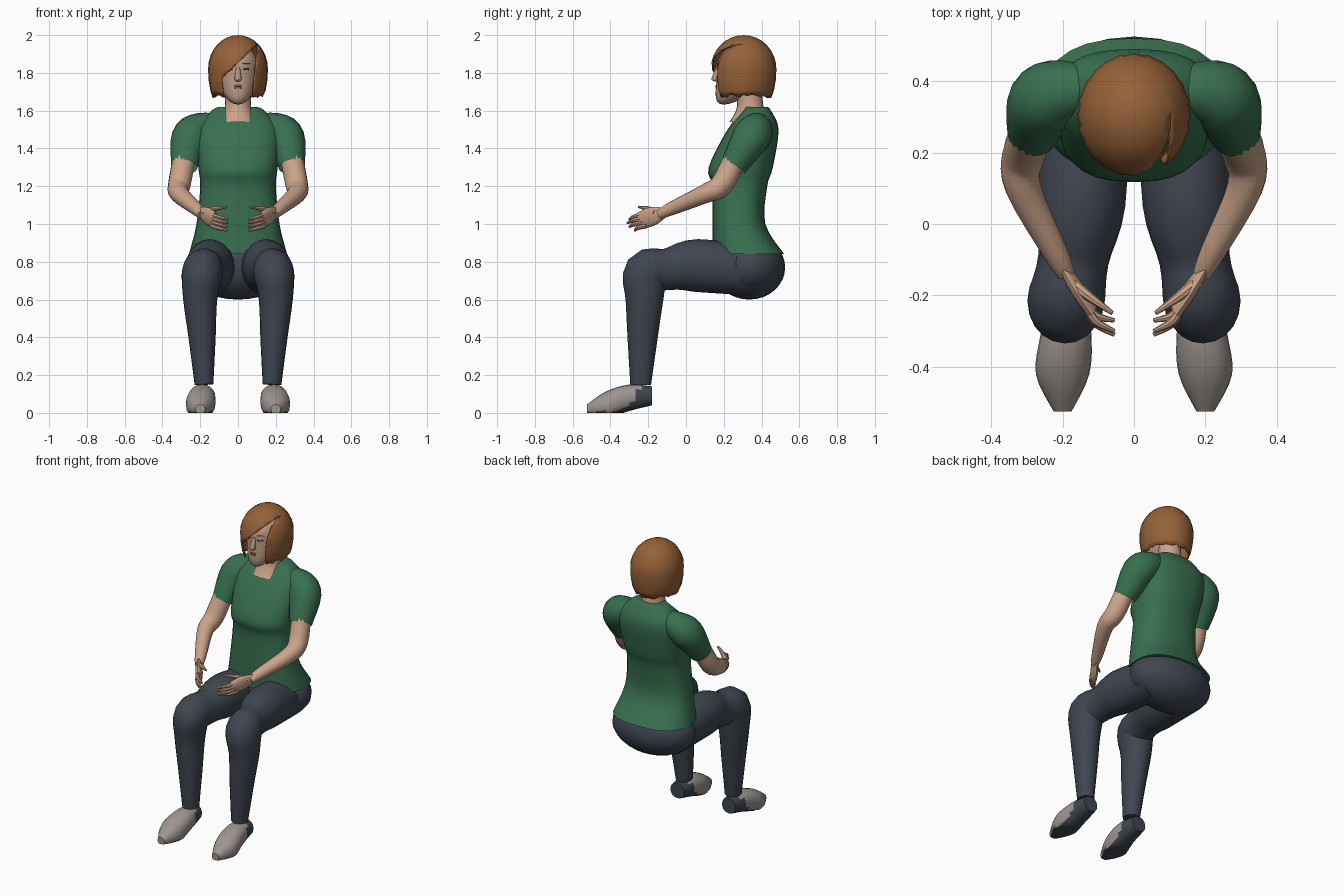
import bpy, bmesh, random
from math import atan2, cos, pi, radians, sin
from mathutils import Vector

random.seed(4)
cube = bpy.data.objects.get("Cube")
if cube:
    bpy.data.objects.remove(cube, do_unlink=True)


def material(name, *rgb):
    mat = bpy.data.materials.new(name)
    mat.use_nodes = True
    mat.diffuse_color = (*rgb, 1)
    bsdf = mat.node_tree.nodes["Principled BSDF"]
    bsdf.inputs["Base Color"].default_value = (*rgb, 1)
    bsdf.inputs["Roughness"].default_value = 0.8
    return mat


GREEN = material("shirt green", 0.04, 0.16, 0.08)
SLATE = material("trouser slate", 0.05, 0.06, 0.08)
SKIN = material("skin", 0.6, 0.37, 0.25)
FACE = material("face skin", 0.5, 0.32, 0.23)
HAIR = material("hair brown", 0.3, 0.12, 0.04)
SHOE = material("shoe grey", 0.34, 0.3, 0.28)
DARK = material("eye dark", 0.06, 0.05, 0.04)
LIPS = material("lips", 0.33, 0.16, 0.13)


def finish(name, bm, *mats, angle=40):
    """Turn the bmesh into a smooth shaded object."""
    bmesh.ops.recalc_face_normals(bm, faces=bm.faces)
    mesh = bpy.data.meshes.new(name)
    bm.to_mesh(mesh)
    bm.free()
    for mat in mats:
        mesh.materials.append(mat)
    ob = bpy.data.objects.new(name, mesh)
    bpy.context.collection.objects.link(ob)
    bpy.ops.object.select_all(action="DESELECT")
    ob.select_set(True)
    bpy.context.view_layer.objects.active = ob
    bpy.ops.object.shade_smooth_by_angle(angle=radians(angle))
    return ob


def smooth_rows(rows, steps):
    """Catmull-Rom interpolation between the rows of a loft."""
    out = []
    last = len(rows) - 1
    for i in range(last):
        before, start, end, after = (rows[min(max(i + k, 0), last)] for k in (-1, 0, 1, 2))
        for step in range(steps):
            t = step / steps
            out.append([b + t * ((c - a) + t * ((2 * a - 5 * b + 4 * c - d)
                                                + t * (3 * b - a - 3 * c + d))) / 2
                        for a, b, c, d in zip(before, start, end, after)])
    return out + [list(rows[last])]


def loft(rows, ref="X", tangent=None, sides=20, steps=4, power=1, flat=1, side=1, capped=True):
    """Skin rings given as x, y, z, radius and an optional second radius."""
    ref = Vector([float(axis == ref) for axis in "XYZ"])
    rows = smooth_rows(rows, steps)
    points = [Vector(row[:3]) for row in rows]
    bm = bmesh.new()
    rings = []
    for i, (row, point) in enumerate(zip(rows, points)):
        along = Vector(tangent) if tangent else points[min(i + 1, len(rows) - 1)] - points[max(i - 1, 0)]
        along.normalize()
        u = (ref - along * ref.dot(along)).normalized()
        v = along.cross(u)
        ring = []
        for k in range(sides):
            turn = 2 * pi * k / sides
            c, s = (abs(q) ** power * (1 if q > 0 else -1) for q in (cos(turn), sin(turn)))
            p = point + u * c * row[3] * flat + v * s * row[-1]
            ring.append(bm.verts.new((p.x * side, p.y, p.z)))
        rings.append(ring)
    for low, high in zip(rings, rings[1:]):
        for k in range(sides):
            bm.faces.new((low[k], low[k - 1], high[k - 1], high[k]))
    if capped:
        bm.faces.new(rings[0])
        bm.faces.new(rings[-1])
    return bm


def ball(centre, radii, segments=24, drop=1, jut=0, shear=0):
    """Ellipsoid; drop lengthens the lower half, jut pushes its foot forward."""
    bm = bmesh.new()
    bmesh.ops.create_uvsphere(bm, u_segments=segments, v_segments=16, radius=1)
    for vert in bm.verts:
        x, y, z = vert.co
        low = max(-z, 0)
        offset = Vector((x * radii[0], y * radii[1] - jut * low * low + shear * x * radii[0],
                         z * radii[2] * (drop if z < 0 else 1)))
        vert.co = Vector(centre) + offset
    return bm


# Shirt body, as height, front, back and half width
torso = [(0.84, 0.14, 0.52, 0.26), (1, 0.14, 0.42, 0.22), (1.2, 0.14, 0.43, 0.2),
         (1.3, 0.12, 0.46, 0.21), (1.5, 0.22, 0.49, 0.22), (1.6, 0.3, 0.45, 0.14),
         (1.62, 0.31, 0.43, 0.1)]
rings = [(0, (front + back) / 2, z, width, (back - front) / 2) for z, front, back, width in torso]
finish("shirt_body", loft(rings, tangent=(0, 0, 1), sides=28, power=0.8), GREEN)

# Trouser seat
finish("trouser_seat", ball((0, 0.335, 0.77), (0.28, 0.19, 0.17)), SLATE)

# Neck, head and face
neck = [(0, 0.33, 1.54, 0.1), (0, 0.34, 1.62, 0.07), (0, 0.33, 1.74, 0.07)]
finish("neck", loft(neck, tangent=(0, 0, 1)), SKIN)
finish("head", ball((0, 0.29, 1.83), (0.108, 0.125, 0.12), drop=1.65, jut=0.09), FACE)
nose = [(0, 0.17, 1.83, 0.01), (0, 0.152, 1.77, 0.018), (0, 0.16, 1.755, 0.01)]
finish("nose", loft(nose, tangent=(0, 0, 1), sides=10), FACE)
for name, z, width in (("upper_lip", 1.731, 0.024), ("lower_lip", 1.721, 0.02)):
    finish(name, ball((0, 0.159, z), (width, 0.004, 0.005), segments=12), LIPS)

# Bobbed hair: ridged shell, opened along the swept fringe
crown = Vector((0, 0.305, 1.82))
hem = 1.665
bm = ball(crown, (0.157, 0.172, 0.18), segments=48, drop=1.65)
for vert in bm.verts:
    out = vert.co - crown
    ridge = 1 + 0.01 * cos(24 * atan2(out.y, out.x))
    vert.co = crown + Vector((out.x * ridge, out.y * ridge, out.z))


def slice_mesh(point, normal, trim=False):
    bmesh.ops.bisect_plane(bm, geom=bm.verts[:] + bm.edges[:] + bm.faces[:],
                           plane_co=point, plane_no=normal, clear_inner=trim)


slice_mesh((0, 0, hem), (0, 0, 1), trim=True)
for vert in bm.verts:
    if vert.co.z < hem + 0.001:
        vert.co.z += random.uniform(0, 0.02)
borders = [(Vector((0.09, 0, 1.8)), Vector((1, 0, -0.1))),
           (Vector((-0.085, 0, 1.74)), Vector((-1, 0, -0.1))),
           (Vector((0, 0, 1.855)), Vector((-0.95, 0, 1)))]
for border in borders:
    slice_mesh(*border)
opening = []
for face in bm.faces:
    middle = face.calc_center_median()
    if middle.y < crown.y and all((middle - point).dot(normal) < 0 for point, normal in borders):
        opening.append(face)
bmesh.ops.delete(bm, geom=opening, context="FACES")
hair = finish("hair", bm, HAIR, angle=30)
hair.modifiers.new("thickness", "SOLIDIFY").thickness = 0.008

# Limb paths with radii, built on the left and repeated on the right
sleeve = [(0.11, 0.375, 1.53, 0.06), (0.2, 0.37, 1.5, 0.09), (0.255, 0.34, 1.45, 0.1),
          (0.285, 0.25, 1.305, 0.07)]
arm = [(0.28, 0.27, 1.37, 0.06), (0.31, 0.19, 1.21, 0.06), (0.31, 0.1, 1.16, 0.05),
       (0.22, -0.08, 1.08, 0.035), (0.19, -0.14, 1.05, 0.025)]
palm = [(0.2, -0.12, 1.06, 0.03), (0.16, -0.18, 1.04, 0.05), (0.12, -0.24, 1.02, 0.045)]
thumb = [(0.18, -0.16, 1.06, 0.018), (0.13, -0.2, 1.08, 0.014), (0.06, -0.25, 1.09, 0.006)]
leg = [(0.13, 0.36, 0.75, 0.13), (0.15, 0.06, 0.78, 0.14), (0.17, -0.1, 0.76, 0.11),
       (0.19, -0.21, 0.74, 0.12), (0.2, -0.22, 0.6, 0.1), (0.19, -0.23, 0.4, 0.08),
       (0.18, -0.24, 0.15, 0.055)]
shoe = [(0.19, -0.18, 0.09, 0.05), (0.19, -0.3, 0.08, 0.07), (0.2, -0.42, 0.04, 0.075),
        (0.2, -0.525, 0.02, 0.025)]

for side, label in ((1, "left"), (-1, "right")):
    finish(label + "_eye", ball((side * 0.043, 0.174, 1.82), (0.018, 0.004, 0.006),
                                segments=12, shear=side / 2), DARK)
    finish(label + "_brow", ball((side * 0.045, 0.176, 1.85), (0.022, 0.004, 0.003),
                                 segments=12, shear=side / 2), HAIR)
    finish(label + "_sleeve", loft(sleeve, ref="Y", side=side, capped=False), GREEN)
    finish(label + "_arm", loft(arm, side=side, sides=16), SKIN)
    finish(label + "_palm", loft(palm, side=side, sides=16, flat=0.4), SKIN)
    finish(label + "_thumb", loft(thumb, ref="Z", side=side, sides=8), SKIN)
    for i, finger in enumerate(("index", "middle", "ring", "little")):
        root = 1.05 - 0.02 * i
        reach = 0.01 * (i - 1) ** 2 - 0.31
        path = [(0.14, -0.21, root, 0.013), (0.11, reach / 2 - 0.12, root - 0.01, 0.012),
                (0.055, reach, root - 0.025, 0.006)]
        finish(f"{label}_{finger}_finger", loft(path, ref="Z", side=side, sides=8), SKIN)
    finish(label + "_trouser_leg", loft(leg, side=side, flat=0.9), SLATE, angle=50)

    # Shoe with flat tread, dark heel and dark sole
    bm = loft(shoe, tangent=(0, -1, 0), side=side, power=0.9)
    for vert in bm.verts:
        vert.co.z = max(vert.co.z, 0)
    bmesh.ops.recalc_face_normals(bm, faces=bm.faces)
    for face in bm.faces:
        middle = face.calc_center_median()
        face.material_index = int(middle.y > 0.6 * middle.z - 0.32 or face.normal.z < -0.5)
    finish(label + "_shoe", bm, SHOE, SLATE)
